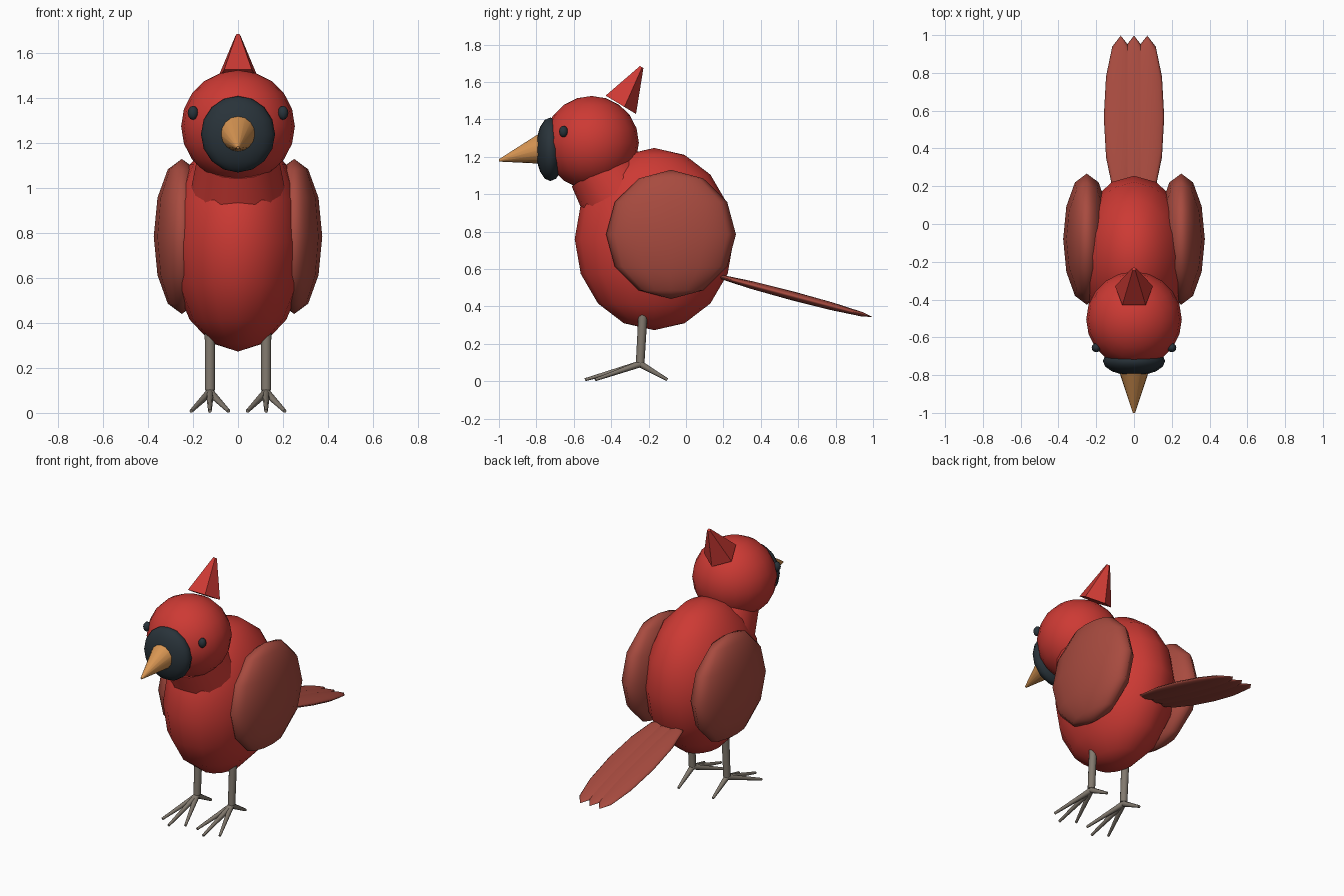
import bpy
import math
from mathutils import Vector

cube = bpy.data.objects.get("Cube")
if cube:
    bpy.data.objects.remove(cube, do_unlink=True)


def material(name, rgb):
    mat = bpy.data.materials.new(name)
    mat.use_nodes = True
    mat.diffuse_color = (*rgb, 1)
    mat.node_tree.nodes["Principled BSDF"].inputs["Base Color"].default_value = (*rgb, 1)
    return mat


RED = material("bright_red", (0.61, 0.042, 0.034))
RUST = material("rust_red", (0.39, 0.07, 0.05))
DARK = material("slate_black", (0.022, 0.033, 0.042))
ORANGE = material("beak_orange", (0.68, 0.30, 0.085))
GREY = material("leg_grey", (0.22, 0.19, 0.155))


def ellipsoid(name, centre, radii, mat, segments=16, tilt=0):
    """Smooth low-poly sphere stretched to the given radii."""
    bpy.ops.mesh.primitive_uv_sphere_add(segments=segments, ring_count=segments // 2, radius=1)
    ob = bpy.context.object
    ob.name = name
    ob.location, ob.scale, ob.rotation_euler = centre, radii, (tilt, 0, 0)
    ob.data.materials.append(mat)
    bpy.ops.object.shade_smooth()
    return ob


def taper(name, start, end, r1, r2, mat, sides=10, spin=0, smooth=True):
    """Tapered cylinder running between two points."""
    a, b = Vector(start), Vector(end)
    bpy.ops.mesh.primitive_cone_add(vertices=sides, radius1=r1, radius2=r2, depth=(b - a).length)
    ob = bpy.context.object
    ob.name = name
    ob.location = (a + b) / 2
    turn = (b - a).to_track_quat('Z', 'Y')
    ob.rotation_euler = turn.to_euler()
    ob.rotation_euler.rotate_axis('Z', spin)
    ob.data.materials.append(mat)
    if smooth:
        bpy.ops.object.shade_smooth_by_angle(angle=math.radians(50))
    return ob


# Body, neck and head
ellipsoid("body", (0, -0.17, 0.76), (0.305, 0.425, 0.487), RED)
taper("neck", (0, -0.46, 1.14), (0, -0.33, 0.94), 0.18, 0.22, RED, 16)
ellipsoid("head", (0, -0.505, 1.275), (0.253, 0.253, 0.25), RED, 20)

# Pointed five-sided crest leaning back, with one corner facing the rear
base, tip = Vector((0, -0.357, 1.483)), Vector((0, -0.238, 1.68))
crest = taper("crest", base, tip, 0.105, 0.012, RED, 5, smooth=False)
turn = (tip - base).to_track_quat('Z', 'Y')
rear = turn.inverted() @ Vector((0, 1, 0))
crest.rotation_euler = turn.to_euler()
crest.rotation_euler.rotate_axis('Z', math.atan2(rear.y, rear.x) - math.pi / 2)

# Face mask and beak
ellipsoid("face_mask", (0, -0.725, 1.24), (0.165, 0.078, 0.17), DARK, 16)
taper("beak", (0, -0.74, 1.249), (0, -1.0, 1.18), 0.092, 0.006, ORANGE, 16)

# Tail of three overlapping feathers
for label, x in (("left", 0.07), ("middle", 0), ("right", -0.07)):
    ellipsoid("tail_feather_" + label, (x, 0.567, 0.457), (0.09, 0.445, 0.024), RUST, 12,
              -math.atan(0.265))

# Paired parts
for label, s in (("left", 1), ("right", -1)):
    ellipsoid("wing_" + label, (s * 0.25, -0.08, 0.785), (0.125, 0.347, 0.345), RUST, 12)
    ellipsoid("eye_" + label, (s * 0.2, -0.655, 1.335), (0.024, 0.024, 0.031), DARK, 12)
    x = s * 0.125
    taper("leg_" + label, (x, -0.245, 0.1), (x, -0.222, 0.5), 0.023, 0.025, GREY)
    # Three toes spread forward, one backward
    toes = (("front", 0, -0.54), ("outer", s * 0.083, -0.485),
            ("inner", -s * 0.083, -0.485), ("back", 0, -0.1))
    for toe, dx, y in toes:
        taper(f"toe_{toe}_{label}", (x, -0.245, 0.092), (x + dx, y, 0.008),
              0.018, 0.008, GREY, 8)
